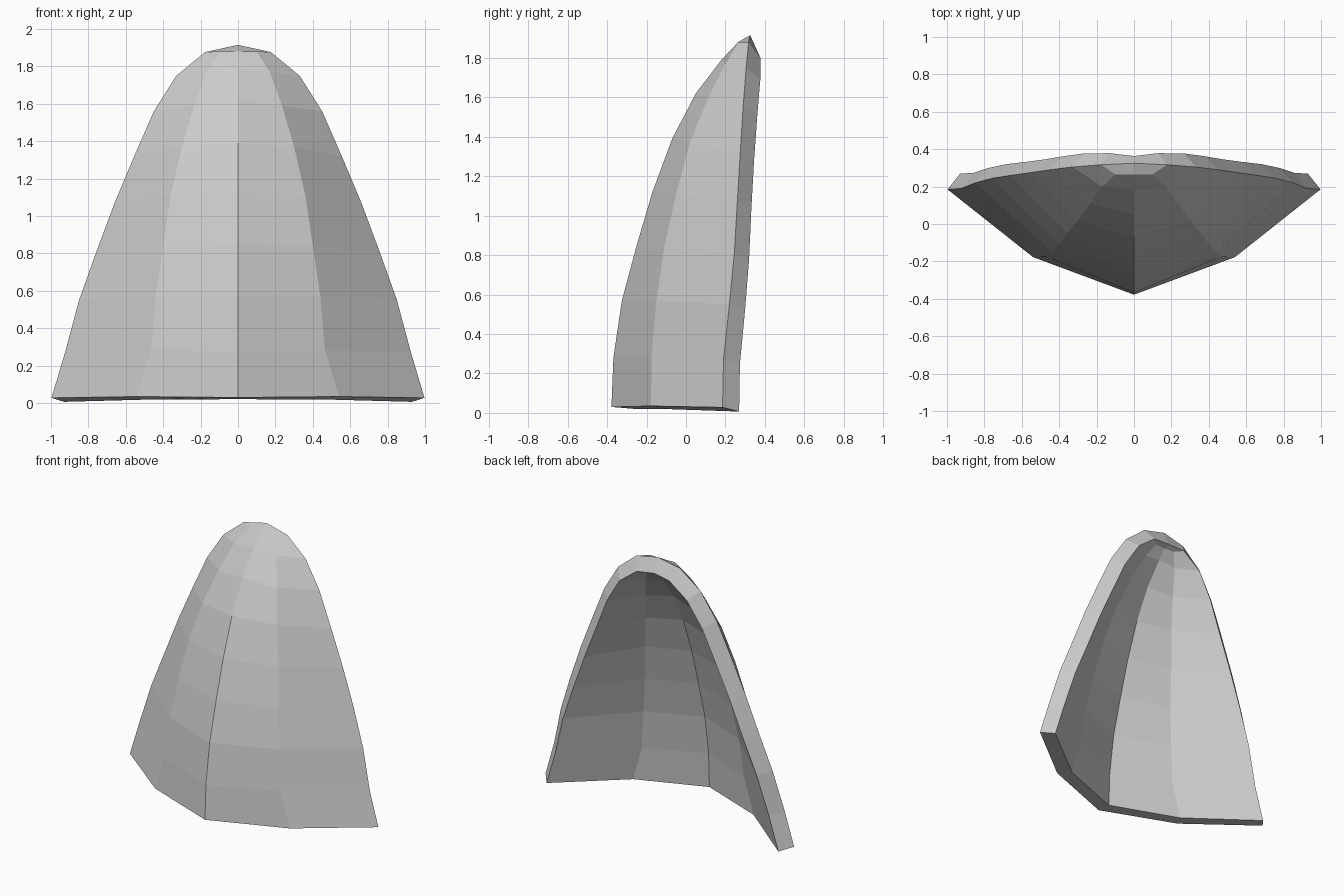
import bpy, bmesh

if "Cube" in bpy.data.objects:
    bpy.data.objects.remove(bpy.data.objects["Cube"])

# Half profile curves of the shell, bottom to top
ridge = [(0, -.378, .03), (0, -.368, .28), (0, -.325, .57), (0, -.25, .85), (0, -.17, 1.12),
         (0, -.07, 1.39), (0, .05, 1.62), (0, .18, 1.79), (0, .265, 1.88)]
flank = [(.54, -.177, .035), (.465, -.175, .285), (.44, -.15, .57), (.40, -.11, .84), (.36, -.05, 1.11),
         (.30, .02, 1.37), (.235, .11, 1.59), (.17, .20, 1.77), (.10, .265, 1.88)]
rim = [(.997, .185, .028), (.925, .19, .27), (.85, .22, .55), (.757, .245, .81), (.66, .26, 1.07),
       (.555, .275, 1.32), (.45, .29, 1.56), (.33, .305, 1.75), (.175, .317, 1.877)]
apex = (0, .325, 1.915)

# Outer skin, right half
bm = bmesh.new()
cols = [[bm.verts.new(p) for p in curve] for curve in (ridge, flank, rim)]
for a, b in zip(cols, cols[1:]):
    for i in range(len(a) - 1):
        bm.faces.new((a[i], b[i], b[i + 1], a[i + 1]))
# Small cap at the tip
bm.faces.new((cols[0][-1], cols[1][-1], cols[2][-1], bm.verts.new(apex)))
mesh = bpy.data.meshes.new("curved_shell")
bm.to_mesh(mesh)
bm.free()

shell = bpy.data.objects.new("curved_shell", mesh)
bpy.context.collection.objects.link(shell)

# Mirror to the left half, then thicken inwards
mirror = shell.modifiers.new("mirror", 'MIRROR')
mirror.use_clip = True
solid = shell.modifiers.new("thickness", 'SOLIDIFY')
solid.thickness = .11
solid.offset = -1
